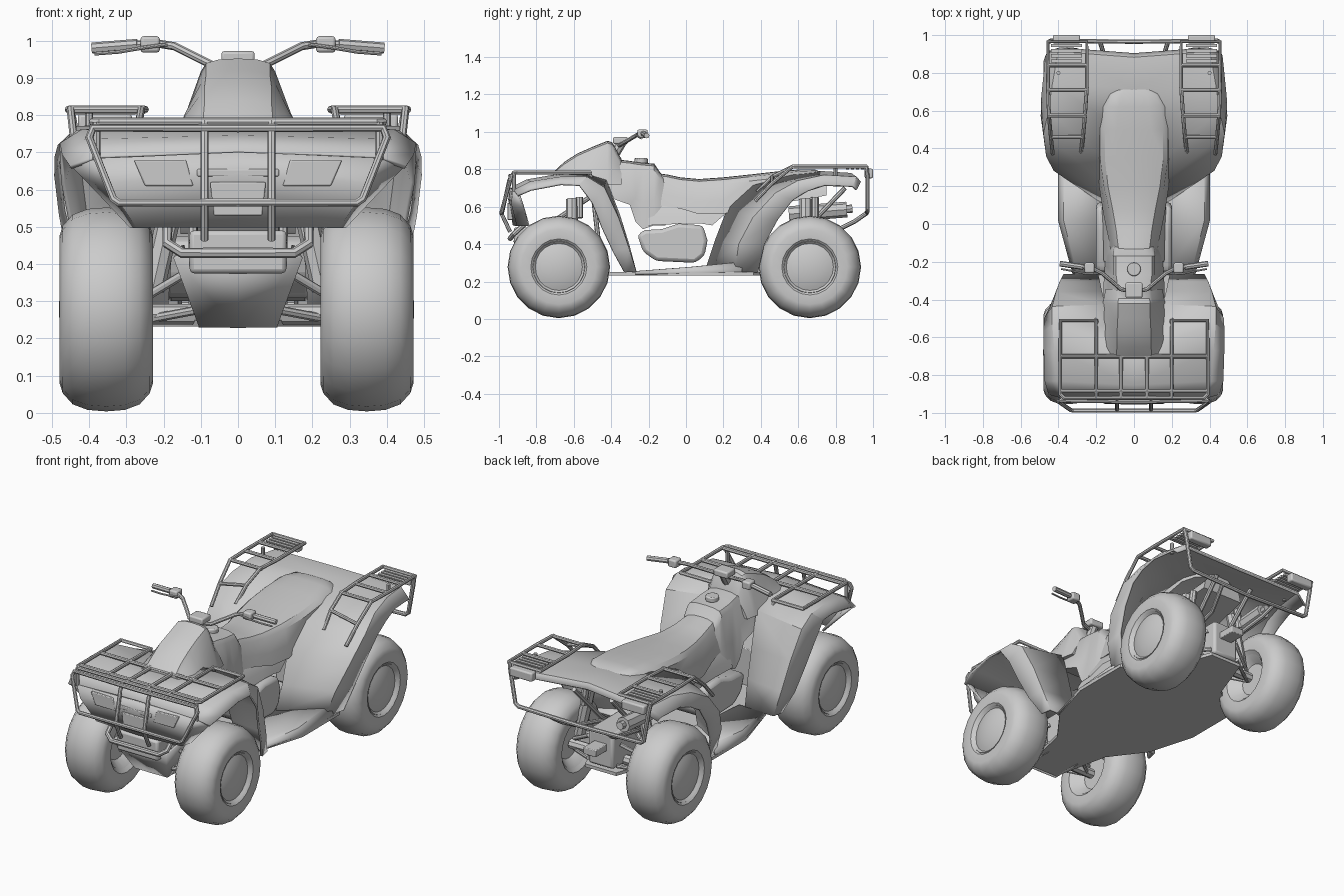
import bpy, bmesh
from math import sin, cos, pi, radians


def make(name, verts, faces, mirror=False, solid=0, bevel=0):
    me = bpy.data.meshes.new(name)
    me.from_pydata(verts, [], faces)
    bm = bmesh.new()
    bm.from_mesh(me)
    bmesh.ops.remove_doubles(bm, verts=bm.verts, dist=1e-5)
    bmesh.ops.recalc_face_normals(bm, faces=bm.faces)
    bm.to_mesh(me)
    bm.free()
    ob = bpy.data.objects.new(name, me)
    bpy.context.collection.objects.link(ob)
    if mirror:
        ob.modifiers.new("Mirror", 'MIRROR').use_clip = True
    if solid:
        m = ob.modifiers.new("Solidify", 'SOLIDIFY')
        m.thickness, m.offset = solid, 0
    if bevel:
        m = ob.modifiers.new("Bevel", 'BEVEL')
        m.width, m.segments = bevel, 2
    return ob


def grid_faces(rows, cols, wrap=False):
    return [(r * cols + c, r * cols + (c + 1) % cols, (r + 1) * cols + (c + 1) % cols, (r + 1) * cols + c)
            for r in range(rows - 1) for c in range(cols if wrap else cols - 1)]


def panel(name, rows, solid=0.012):
    """Mirrored sheet lofted through rows of points."""
    return make(name, [p for r in rows for p in r], grid_faces(len(rows), len(rows[0])), True, solid)


def body(name, rows):
    """Closed loft along y; each row is y, top z, top half width, base half width, base z."""
    verts = []
    for y, zt, wt, wb, zb in rows:
        d = min(0.035, (zt - zb) * 0.4)
        half = [(wb, zb), (wb * .6 + wt * .4, zb + (zt - d - zb) * .45), (wt, zt - d),
                (wt * .86, zt - d * .35), (wt * .5, zt - d * .06)]
        verts += [(x, y, z) for x, z in half] + [(0, y, zt)] + [(-x, y, z) for x, z in half[::-1]]
    n = 11
    faces = grid_faces(len(rows), n, True)
    faces += [tuple(range(n)), tuple(range(len(verts) - n, len(verts)))]
    return make(name, verts, faces)


def lathe(name, prof, centre, n=20):
    """Spin (x, radius) profile around the x axis."""
    cx, cy, cz = centre
    s = 1 if cx >= 0 else -1
    verts = [(cx + s * x, cy + r * cos(2 * pi * i / n), cz + r * sin(2 * pi * i / n))
             for x, r in prof for i in range(n)]
    return make(name, verts, grid_faces(len(prof), n, True))


def prism(name, pts, axis, lo, hi, bevel=0, mirror=False):
    """Extrude a 2D outline along x, y or z."""
    put = {'x': lambda a, b, h: (h, a, b), 'y': lambda a, b, h: (a, h, b), 'z': lambda a, b, h: (a, b, h)}[axis]
    n = len(pts)
    verts = [put(a, b, h) for h in (lo, hi) for a, b in pts]
    return make(name, verts, grid_faces(2, n, True) + [tuple(range(n)), tuple(range(n, 2 * n))], mirror, 0, bevel)


def box(name, x0, x1, y0, y1, z0, z1, bevel=0.004, mirror=False):
    return prism(name, [(x0, y0), (x1, y0), (x1, y1), (x0, y1)], 'z', z0, z1, bevel, mirror)


def tubes(name, paths, r=0.01, mirror=True):
    """Round tubes along poly-line paths, mirrored across x."""
    cu = bpy.data.curves.new(name, 'CURVE')
    cu.dimensions, cu.bevel_depth, cu.bevel_resolution, cu.use_fill_caps = '3D', r, 2, True
    for path in paths:
        for s in ((1, -1) if mirror else (1,)):
            sp = cu.splines.new('POLY')
            sp.points.add(len(path) - 1)
            for p, (x, y, z) in zip(sp.points, path):
                p.co = (s * x, y, z, 1)
    ob = bpy.data.objects.new(name, cu)
    bpy.context.collection.objects.link(ob)
    bpy.ops.object.select_all(action='DESELECT')
    ob.select_set(True)
    bpy.context.view_layer.objects.active = ob
    bpy.ops.object.convert(target='MESH')


# Wheels
half = [(.105, .13), (.122, .15), (.125, .2), (.117, .225), (.09, .255), (.05, .27)]
tire = [(-x, r) for x, r in half] + [(0, .274)] + half[::-1]
rim = [(-.06, 0), (-.06, .09), (-.1, .128), (-.108, .142), (.11, .142), (.116, .138), (.108, .13),
       (.104, .126), (.112, .105), (.121, .07), (.126, .03), (.127, 0)]
for end, y in (("front", -.68), ("rear", .662)):
    for side, x in (("left", -.354), ("right", .346)):
        lathe(f"{end}_{side}_tire", tire, (x, y, .278))
        lathe(f"{end}_{side}_rim", rim, (x, y, .278))

# Fenders: inner, shoulder and lip points per row
panel("front_fender", [
    [(0, -.93, .70), (.38, -.92, .685), (.45, -.90, .66)],
    [(0, -.85, .74), (.41, -.83, .73), (.47, -.83, .69)],
    [(0, -.68, .77), (.42, -.67, .755), (.475, -.67, .72)],
    [(.1, -.54, .78), (.43, -.53, .755), (.475, -.57, .715)],
    [(.15, -.43, .74), (.43, -.44, .70), (.47, -.50, .62)],
    [(.17, -.36, .56), (.41, -.365, .54), (.445, -.45, .49)],
    [(.18, -.31, .40), (.39, -.31, .38), (.42, -.39, .36)],
    [(.19, -.27, .25), (.37, -.27, .25), (.38, -.33, .25)]])
panel("rear_fender", [
    [(.16, .11, .27), (.37, .265, .25), (.40, .385, .25)],
    [(.17, .16, .42), (.42, .285, .40), (.45, .42, .40)],
    [(.16, .23, .60), (.46, .36, .54), (.475, .49, .53)],
    [(.16, .35, .71), (.475, .48, .67), (.488, .57, .635)],
    [(.05, .50, .765), (.45, .60, .735), (.488, .65, .685)],
    [(0, .72, .785), (.43, .74, .765), (.48, .74, .715)],
    [(0, .88, .775), (.40, .91, .755), (.465, .89, .71)],
    [(0, .90, .75), (.39, .93, .73), (.455, .91, .69)]])

# Front fascia with lamps and grille
panel("front_fascia", [
    [(0, -.935, .70), (.38, -.92, .685), (.44, -.89, .66)],
    [(0, -.945, .64), (.35, -.93, .62), (.38, -.87, .6)],
    [(0, -.92, .50), (.27, -.90, .50), (.285, -.84, .50)]])
prism("headlights", [(.12, .61), (.25, .61), (.28, .68), (.14, .68)], 'y', -.945, -.91, .004, True)
box("grille", -.11, .11, -.95, -.92, .635, .655)
prism("number_plate_mount", [(-.065, .53), (.065, .53), (.075, .62), (-.075, .62)], 'y', -.955, -.9, .004)

# Bodywork
body("cowl", [(-.71, .785, .11, .14, .75), (-.65, .84, .105, .165, .75), (-.58, .885, .105, .17, .75),
              (-.5, .92, .10, .17, .74), (-.42, .952, .10, .165, .72), (-.395, .945, .095, .16, .72),
              (-.345, .855, .09, .15, .72)])
body("fuel_tank", [(-.44, .86, .09, .165, .66), (-.3, .845, .105, .16, .61), (-.27, .84, .11, .155, .52),
                   (-.23, .835, .11, .155, .48), (-.17, .83, .11, .15, .50), (-.14, .785, .11, .14, .5),
                   (-.11, .75, .10, .13, .5)])
body("seat", [(-.16, .78, .09, .125, .61), (-.1, .772, .10, .13, .60), (-.03, .757, .11, .145, .59),
              (.07, .748, .13, .165, .56), (.2, .757, .16, .185, .56), (.35, .773, .18, .195, .61),
              (.5, .79, .18, .19, .70), (.62, .80, .165, .18, .735), (.69, .798, .13, .14, .75),
              (.735, .78, .06, .07, .755)])
body("side_covers", [(-.2, .64, .12, .16, .5), (0, .64, .13, .165, .51), (.08, .64, .14, .17, .51),
                     (.14, .64, .15, .17, .50), (.22, .64, .15, .17, .57), (.4, .68, .14, .16, .6),
                     (.75, .74, .12, .13, .66)])

# Fuel cap
prism("fuel_cap", [(.036 * cos(i * pi / 8), -.24 + .036 * sin(i * pi / 8)) for i in range(16)], 'z', .83, .86, .006)

# Steering
tubes("steering_stem", [[(0, -.40, .85), (0, -.34, .95)]], .026, False)
tubes("handlebar", [[(0, -.36, .925), (.07, -.345, .935), (.11, -.31, .955), (.17, -.26, .985),
                     (.22, -.235, .993), (.39, -.21, .98)]], .011)
tubes("grips", [[(.27, -.228, .99), (.392, -.21, .98)]], .015)
box("switch_pods", .21, .262, -.26, -.205, .968, 1.012, .008, True)
tubes("brake_levers", [[(.19, -.262, .99), (.25, -.265, .982), (.32, -.25, .97), (.385, -.238, .965)]], .005)
box("gauge_pod", -.045, .045, -.39, -.31, .935, .972, .008)

# Floor and skid plates
floor = [(.10, -.78), (.17, -.45), (.32, -.25), (.40, .02), (.40, .36), (.2, .5), (.10, .78)]
prism("floor", floor + [(-x, y) for x, y in floor[::-1]], 'z', .232, .25)
panel("footrests", [[(.15, -.27, .25), (.30, -.27, .25), (.32, -.27, .24)],
                    [(.15, .02, .272), (.37, .02, .272), (.398, .02, .245)],
                    [(.15, .30, .30), (.37, .30, .30), (.398, .30, .25)]])
panel("front_skid_plate", [[(0, -.79, .232), (.10, -.79, .232), (.10, -.6, .232)],
                           [(0, -.92, .42), (.17, -.90, .42), (.15, -.6, .45)]])
box("winch", -.13, .13, -.92, -.80, .375, .49, .012)

# Engine, frame and drivetrain
prism("engine", [(-.26, .45), (-.23, .36), (-.16, .31), (.05, .30), (.1, .34), (.115, .42), (.09, .5), (-.04, .51),
                 (-.13, .48), (-.22, .475)], 'x', -.2, .2, .02)
box("front_frame", -.09, .09, -.78, -.5, .24, .46)
box("rear_gearbox", -.08, .08, .45, .78, .26, .46, .015)
tubes("frame_tubes", [[(.12, -.8, .46), (.13, -.5, .66)], [(.1, .4, .3), (.11, .62, .46), (.12, .85, .70)],
                      [(.12, -.45, .25), (.12, -.5, .7)]], .013)
tubes("axles", [[(.05, -.68, .265), (.27, -.68, .265)], [(.05, .662, .277), (.27, .662, .277)]], .028)
arms = []
for y in (-.68, .662):
    arms += [[(.09, y - .1, .28), (.25, y, .25), (.09, y + .1, .28)],
             [(.1, y - .08, .40), (.25, y, .31), (.1, y + .08, .40)]]
tubes("suspension_arms", arms, .012)
tubes("shock_absorbers", [[(.23, y, .33), (.16, y, .64)] for y in (-.61, .64)], .032)
tubes("shock_reservoirs", [[(.17, y, .54), (.155, y, .65)] for y in (-.57, .69)], .02)
tubes("muffler", [[(-.2, .55, .56), (-.2, .86, .585)]], .042, False)
tubes("exhaust_tip", [[(-.2, .84, .585), (-.2, .89, .59)]], .022, False)

# Front rack and bumper
z = .782
tubes("front_rack", [[(0, -.92, z), (.37, -.92, z), (.39, -.90, z), (.39, -.51, z), (.2, -.51, z), (.2, -.92, z)],
                     [(0, -.70, z), (.39, -.70, z)], [(0, -.885, z), (.39, -.885, z)],
                     [(.068, -.70, z), (.068, -.92, z)], [(.38, -.92, z), (.38, -.92, .68)],
                     [(.2, -.52, z), (.2, -.50, .74)]], .011)
tubes("front_bumper", [[(0, -.94, .765), (.39, -.935, .765), (.40, -.94, .74), (.335, -.985, .575),
                        (.32, -.988, .565), (0, -.988, .565)],
                       [(.09, -.92, z), (.09, -.945, .74), (.09, -.985, .56), (.09, -.94, .465)]], .011)
tubes("lower_bumper", [[(0, -.94, .43), (.15, -.94, .43), (.19, -.92, .455), (.19, -.86, .51)]], .014)

# Rear racks, tail lights and bumper
z = .815
tubes("rear_racks", [[(.43, .37, .63), (.44, .46, .725), (.45, .57, z), (.455, .72, z), (.455, .965, z),
                      (.25, .965, z), (.25, .72, z), (.26, .57, z), (.27, .46, .76), (.28, .38, .68)]]
      + [[(.25, y, z), (.455, y, z)] for y in (.84, .71, .575)] + [[(.27, .46, .76), (.44, .46, .725)]]
      + [[(.4, .8, z), (.4, .8, .75)]], .0105)
for i in range(4):
    box(f"rack_slat_{i + 1}", .275, .44, .855 + .027 * i, .872 + .027 * i, .80, .812, 0, True)
box("tail_lights", .285, .43, .955, 1.0, .752, .803, .008, True)
tubes("rear_bumper", [[(.45, .965, z), (.44, .97, .76), (.41, .97, .59), (.39, .97, .575), (0, .965, .565)],
                      [(.18, .965, .565), (.16, .90, .52), (.13, .82, .48), (.11, .6, .43)]], .012)
box("tow_hitch", -.04, .04, .76, .88, .36, .40)

# Smooth shading with sharp edges kept
for ob in bpy.data.objects:
    ob.select_set(True)
    bpy.context.view_layer.objects.active = ob
bpy.ops.object.shade_smooth_by_angle(angle=radians(32))
